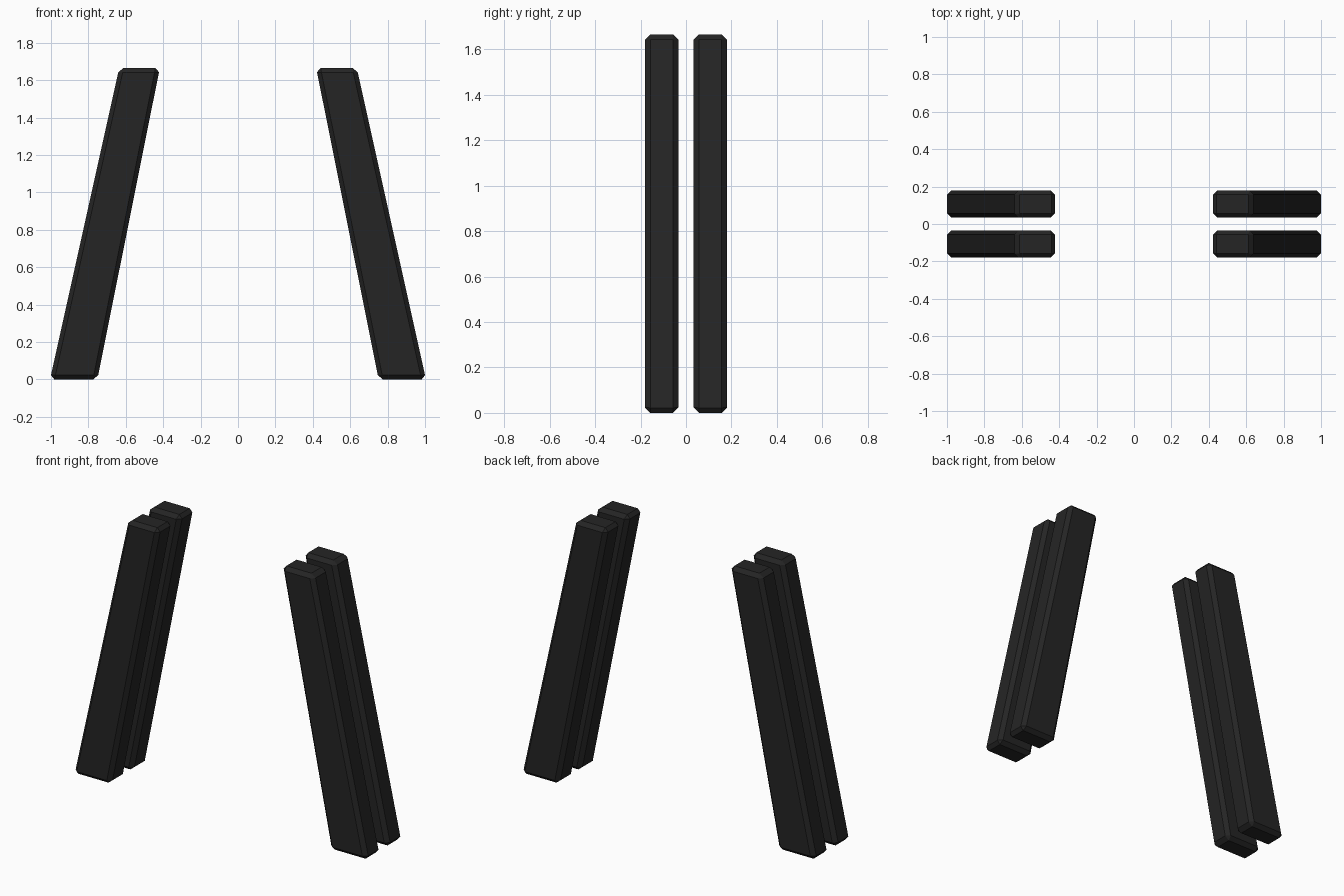
import bpy
import bmesh

if "Cube" in bpy.data.objects:
    bpy.data.objects.remove(bpy.data.objects["Cube"])

dark = bpy.data.materials.new("dark_finish")
dark.diffuse_color = (0.018, 0.018, 0.018, 1)
dark.use_nodes = True
dark.node_tree.nodes["Principled BSDF"].inputs["Base Color"].default_value = dark.diffuse_color

HEIGHT = 1.665
Y_IN, Y_OUT = 0.034, 0.18
# Slanted, slightly tapering outline in x and z
PROFILE = [(0.752, 0), (1.005, 0), (0.635, HEIGHT), (0.418, HEIGHT)]


def make_leg(name, sx, sy):
    bm = bmesh.new()
    near = [bm.verts.new((sx * x, sy * Y_IN, z)) for x, z in PROFILE]
    far = [bm.verts.new((sx * x, sy * Y_OUT, z)) for x, z in PROFILE]
    bm.faces.new(near)
    bm.faces.new(far[::-1])
    for i in range(4):
        j = (i + 1) % 4
        bm.faces.new((near[j], near[i], far[i], far[j]))
    bmesh.ops.recalc_face_normals(bm, faces=bm.faces)
    mesh = bpy.data.meshes.new(name)
    bm.to_mesh(mesh)
    bm.free()
    mesh.materials.append(dark)
    leg = bpy.data.objects.new(name, mesh)
    bpy.context.collection.objects.link(leg)
    # Single flat chamfer on every edge
    bevel = leg.modifiers.new("chamfer", 'BEVEL')
    bevel.width = 0.023
    bevel.segments = 1
    bevel.limit_method = 'NONE'


# Two paired legs on each side
for side, sx in (("left", -1), ("right", 1)):
    for end, sy in (("front", -1), ("back", 1)):
        make_leg(f"{end}_{side}_leg", sx, sy)
